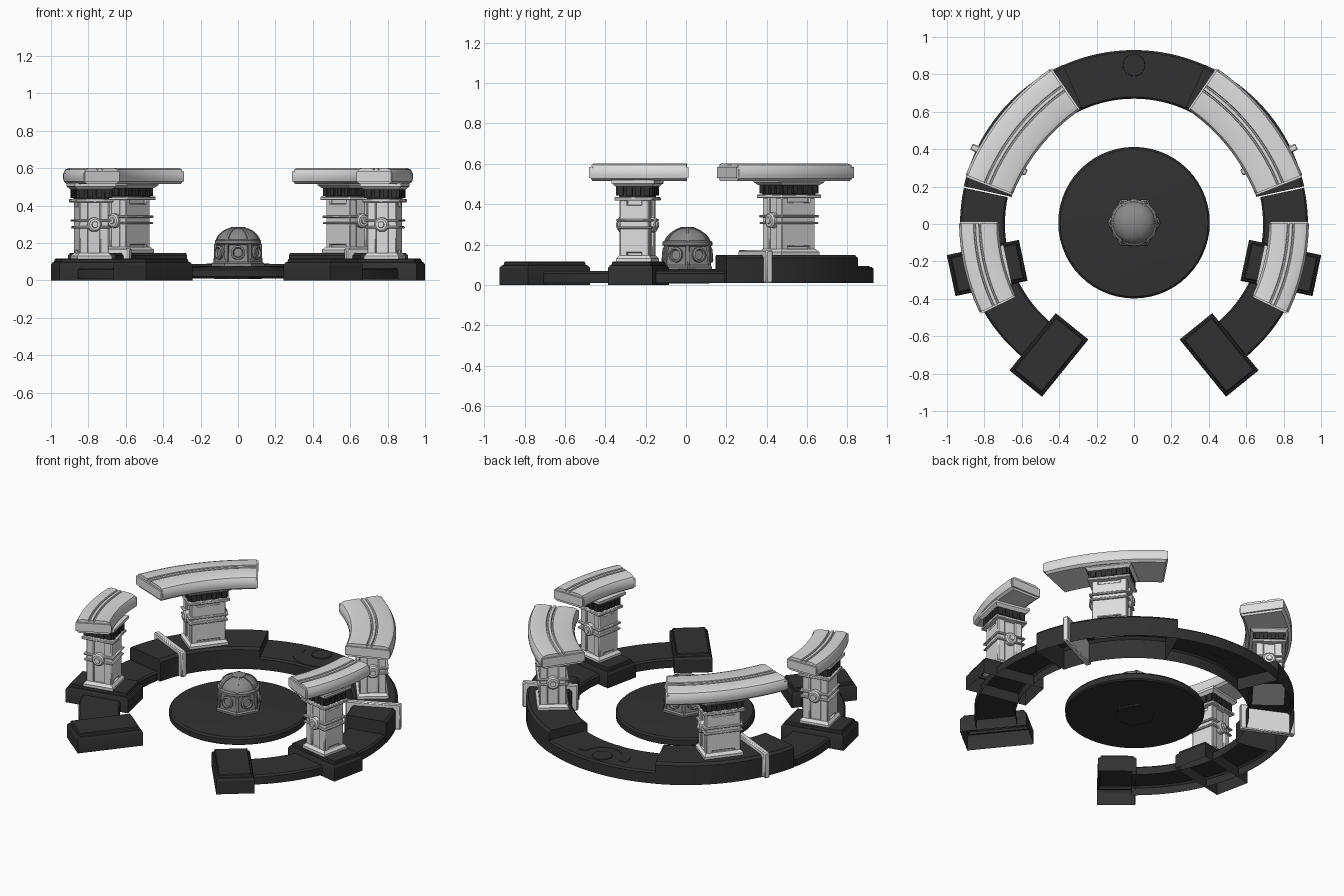
import bpy, bmesh
from math import radians, cos, sin, pi, sqrt
from mathutils import Matrix

cube = bpy.data.objects.get("Cube")
if cube:
    bpy.data.objects.remove(cube, do_unlink=True)


def material(name, value):
    m = bpy.data.materials.new(name)
    m.use_nodes = True
    col = (value, value, value, 1)
    m.diffuse_color = col
    bsdf = next(n for n in m.node_tree.nodes if n.type == 'BSDF_PRINCIPLED')
    bsdf.inputs["Base Color"].default_value = col
    bsdf.inputs["Roughness"].default_value = 0.6
    return m


DARK = material("charcoal", 0.031)
WHITE = material("pale grey", 0.72)
GREY = material("mid grey", 0.25)


def place(x=0, y=0, z=0, deg=0):
    return Matrix.Translation((x, y, z)) @ Matrix.Rotation(radians(deg), 4, 'Z')


def finish(bm, name, mat, mirror, frame, bevel):
    bmesh.ops.recalc_face_normals(bm, faces=bm.faces)
    bmesh.ops.transform(bm, matrix=frame, verts=bm.verts)
    me = bpy.data.meshes.new(name)
    bm.to_mesh(me)
    bm.free()
    me.materials.append(mat)
    me.shade_smooth()
    me.set_sharp_from_angle(angle=radians(32))
    ob = bpy.data.objects.new(name, me)
    bpy.context.collection.objects.link(ob)
    if bevel:
        b = ob.modifiers.new("Bevel", 'BEVEL')
        b.width, b.segments, b.limit_method = bevel, 1, 'ANGLE'
    if mirror:
        ob.modifiers.new("Mirror", 'MIRROR').use_mirror_merge = False


def skin(bm, rings, wrap):
    """Join consecutive rings of vertices with quads."""
    n = len(rings[0])
    for a, b in zip(rings, rings[1:]):
        for i in range(n if wrap else n - 1):
            j = (i + 1) % n
            bm.faces.new((a[i], a[j], b[j], b[i]))


def loft(name, mat, sections, sides=4, frame=Matrix(), mirror=False, base=True, bevel=0):
    """Stack of (half x, half y, z) outlines; four sides give a box."""
    bm = bmesh.new()
    turn, grow = (pi / 4, sqrt(2)) if sides == 4 else (0, 1)
    angles = [turn + 2 * pi * i / sides for i in range(sides)]
    rings = [[bm.verts.new((hx * grow * cos(a), hy * grow * sin(a), z)) for a in angles]
             for hx, hy, z in sections]
    skin(bm, rings, True)
    bm.faces.new(rings[-1])
    if base:
        bm.faces.new(rings[0])
    finish(bm, name, mat, mirror, frame, bevel)


def sweep(name, mat, profile, a0, a1, steps, frame=Matrix(), mirror=False, closed=True):
    """Carry an (r, z) profile round the z axis of the frame."""
    bm = bmesh.new()
    rings = []
    for i in range(steps + 1):
        a = radians(a0 + (a1 - a0) * i / steps)
        rings.append([bm.verts.new((r * cos(a), r * sin(a), z)) for r, z in profile])
    skin(bm, rings, closed)
    bm.faces.new(rings[0])
    bm.faces.new(rings[-1])
    finish(bm, name, mat, mirror, frame, 0)


def box(name, mat, hx, hy, z0, z1, frame, mirror=True, bevel=0):
    loft(name, mat, [(hx, hy, z0), (hx, hy, z1)], 4, frame, mirror, True, bevel)


def trough(ri, ro, z, h, c=0.01):
    return [(ri, z), (ri, h - c), (ri + c, h), (ro - c, h), (ro, h - c), (ro, z)]


# Ring base, hollow underneath
sweep("ring_front", DARK, trough(0.69, 0.93, 0.01, 0.068), -51, 12, 20, mirror=True, closed=False)
sweep("ring_back", DARK, trough(0.67, 0.93, 0.01, 0.088), 66, 114, 16, closed=False)
sweep("ring_raised", DARK, trough(0.67, 0.932, 0.01, 0.148, 0.015), 12.5, 66, 18,
      mirror=True, closed=False)

# Crescent and round plate on the back of the ring
rear = place(0, 0.85)
sweep("crescent_plate", DARK, [(0.115, 0.086), (0.115, 0.091), (0.168, 0.091), (0.168, 0.086)],
      180, 360, 20, rear)
loft("round_plate", DARK, [(0.06, 0.06, 0.086), (0.058, 0.058, 0.093)], 24, rear)

# Pads, hollow underneath
for name, frame in (("front_pad", place(0.455, -0.70, 0, -51)),
                    ("side_pad", place(0.785, -0.235, 0, -12))):
    loft(name, DARK, [(0.197, 0.112, 0), (0.197, 0.112, 0.085), (0.189, 0.105, 0.097),
                      (0.182, 0.098, 0.099), (0.18, 0.096, 0.112), (0.175, 0.091, 0.117)],
         4, frame, True, base=False)

# Clamp bands across the raised ring
box("clamp_band", WHITE, 0.163, 0.018, 0.01, 0.172,
    place(0.80 * cos(radians(25.5)), 0.80 * sin(radians(25.5)), 0, 25.5), bevel=0.006)


def pillar(tag, frame, hx, hy, z0, z1):
    """Local x is radial, local y runs along the ring."""
    def lv(t):
        return z0 + (z1 - z0) * t
    box(tag + "_core", WHITE, hx - 0.012, hy - 0.012, lv(0), lv(0.78), frame)
    loft(tag + "_foot", WHITE, [(hx + 0.014, hy + 0.014, lv(0)), (hx + 0.014, hy + 0.014, lv(0.05)),
                                (hx, hy, lv(0.09))], 4, frame, True)
    # Corner posts and wide face panels
    for sx in (-1, 1):
        for sy in (-1, 1):
            box(tag + "_post", WHITE, 0.024, 0.02, lv(0), lv(0.76),
                frame @ place(sx * (hx - 0.024), sy * (hy - 0.02)), bevel=0.005)
        box(tag + "_panel", WHITE, 0.008, hy - 0.03, lv(0.12), lv(0.7),
            frame @ place(sx * (hx - 0.008)), bevel=0.004)
    # Collars
    for t, grow, thick in ((0.41, 0.012, 0.012), (0.5, 0.014, 0.012), (0.75, 0.022, 0.018)):
        box(tag + "_collar", WHITE, hx + grow, hy + grow, lv(t), lv(t) + thick, frame, bevel=0.004)
    # Round hub on the two narrow faces
    for s in (-1, 1):
        hub = frame @ Matrix.Translation((0, s * (hy - 0.02), lv(0.46))) @ \
            Matrix.Rotation(-s * pi / 2, 4, 'X')
        loft(tag + "_hub", WHITE, [(0.038, 0.038, 0), (0.038, 0.038, 0.035), (0.03, 0.03, 0.042),
                                   (0.018, 0.018, 0.042), (0.016, 0.016, 0.05)], 16, hub, True)
    # Dark neck with fins, then the flared head
    loft(tag + "_neck", DARK, [(hx, hy, lv(0.79)), (hx + 0.01, hy + 0.01, lv(0.93))],
         4, frame, True)
    for i in range(4):
        f = (i - 1.5) / 1.7
        box(tag + "_fin", DARK, 0.014, hy + 0.016, lv(0.81), lv(0.92), frame @ place(f * hx))
        box(tag + "_fin", DARK, hx + 0.016, 0.014, lv(0.81), lv(0.92), frame @ place(0, f * hy))
    loft(tag + "_head", WHITE, [(hx + 0.015, hy + 0.015, lv(0.92)),
                                (hx + 0.032, hy + 0.032, lv(0.96)),
                                (hx + 0.032, hy + 0.032, lv(1))], 4, frame, True)


pillar("side_pillar", place(0.785, -0.24, 0, -12), 0.08, 0.075, 0.11, 0.52)
pillar("rear_pillar", place(0.595, 0.51, 0, 38), 0.078, 0.105, 0.145, 0.525)


def canopy(tag, ri, ro, a0, a1, frame):
    """Curved slab with rounded edges and a double groove along the top."""
    z, top, mid = 0.516, 0.602, (ri + ro) / 2 + 0.01
    outline = [(ri + 0.02, z), (ri + 0.004, z + 0.012), (ri, z + 0.03), (ri, z + 0.055),
               (ri + 0.012, top - 0.008), (ri + 0.035, top)]
    for g in (-0.014, 0.014):
        outline += [(mid + g - 0.006, top), (mid + g - 0.003, top - 0.01),
                    (mid + g + 0.003, top - 0.01), (mid + g + 0.006, top)]
    outline += [(ro - 0.035, top), (ro - 0.012, top - 0.008), (ro, z + 0.055), (ro, z + 0.03),
                (ro - 0.004, z + 0.012), (ro - 0.02, z)]
    sweep(tag, WHITE, outline, a0, a1, 18, frame, True)
    # End plates
    rim = [(ri + 0.004, z + 0.014), (ri + 0.004, top - 0.018),
           (ro - 0.004, top - 0.018), (ro - 0.004, z + 0.014)]
    for a in (a0, a1):
        sweep(tag + "_end_plate", WHITE, rim, a - 0.5, a + 0.5, 2, frame, True)


canopy("side_canopy", 0.922, 1.135, -25.4, -0.6, place(-0.2, 0.014))
canopy("rear_canopy", 0.988, 1.26, 21.8, 55.2, place(-0.27, -0.206))

# Central disc
hub = place(0, 0.007)
loft("centre_disc", DARK, [(r, r, z) for r, z in
     ((0.395, 0.015), (0.405, 0.022), (0.405, 0.055), (0.395, 0.066), (0.15, 0.078))], 56, hub)
loft("disc_underplate", DARK, [(0.125, 0.125, 0.007), (0.125, 0.125, 0.016)], 6, hub)

# Domed unit on a six-sided body
loft("dome_body", GREY, [(r, r, z) for r, z in
     ((0.142, 0.07), (0.142, 0.09), (0.132, 0.098), (0.122, 0.19))], 6, hub)
loft("dome_band", GREY, [(r, r, z) for r, z in
     ((0.112, 0.19), (0.124, 0.197), (0.124, 0.213), (0.114, 0.22))], 32, hub)
loft("dome", GREY, [(0.116 * cos(a), 0.116 * cos(a), 0.2 + 0.084 * sin(a))
                    for a in (radians(5 + 8 * i) for i in range(10))], 32, hub)
loft("dome_cap", GREY, [(0.04, 0.04, 0.27), (0.04, 0.04, 0.284), (0.03, 0.03, 0.287)], 20, hub)
for i in range(6):
    # Ports on the faces and posts on the corners
    port = hub @ place(deg=30 + 60 * i) @ Matrix.Translation((0.1, 0, 0.148)) @ \
        Matrix.Rotation(radians(85), 4, 'Y')
    loft("port", GREY, [(0.038, 0.038, 0), (0.038, 0.038, 0.022), (0.028, 0.028, 0.026),
                        (0.023, 0.023, 0.014)], 18, port)
    post = hub @ place(deg=60 * i)
    box("corner_post", GREY, 0.009, 0.012, 0.08, 0.195, post @ place(0.12), False, 0.003)
    # Dome ribs
    sweep("dome_rib", GREY, [(0.105, -0.008), (0.121, -0.008), (0.121, 0.008), (0.105, 0.008)],
          8, 72, 8, post @ Matrix.Translation((0, 0, 0.2)) @
          Matrix.Diagonal((1, 1, 0.725, 1)) @ Matrix.Rotation(pi / 2, 4, 'X'))
